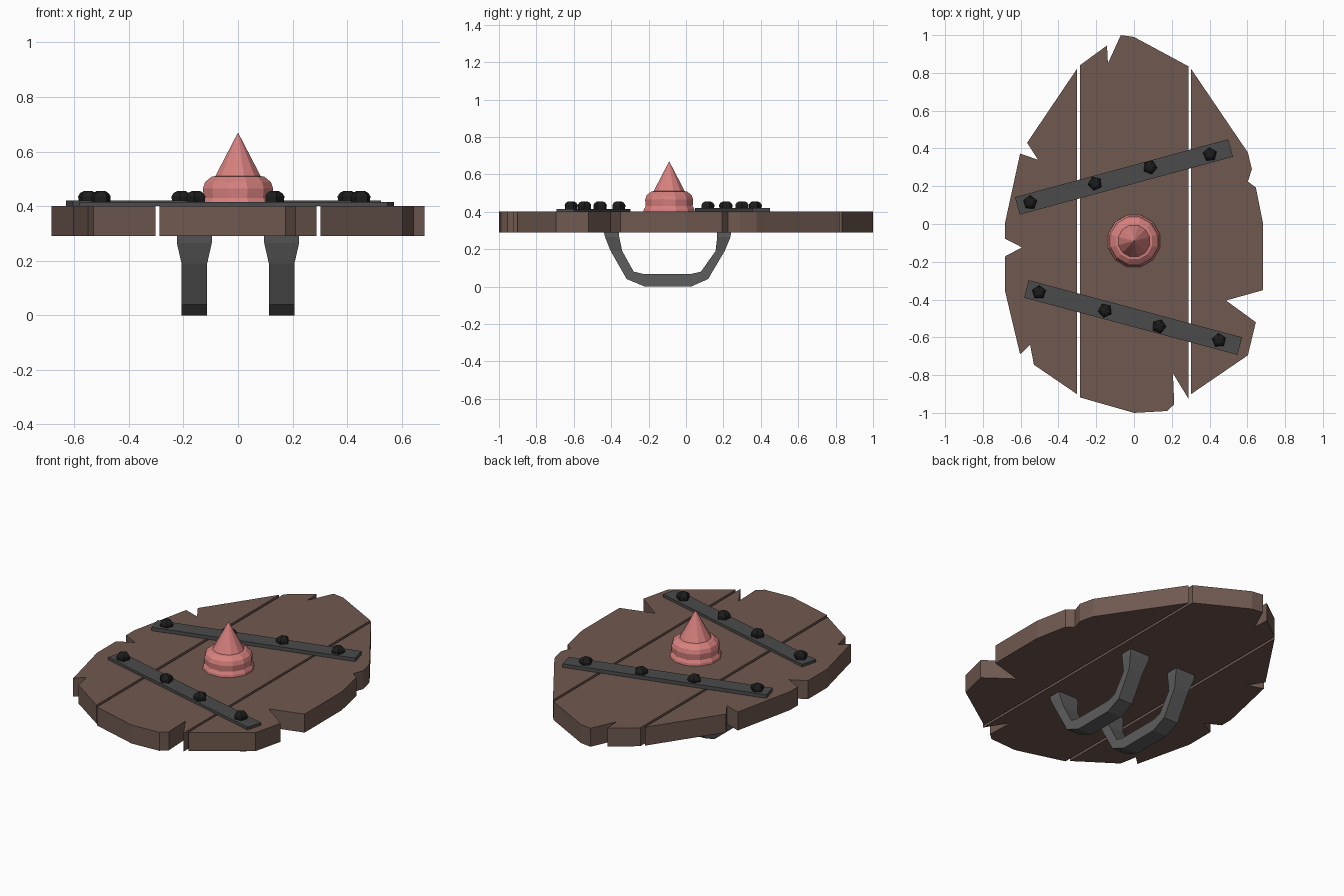
import bpy, bmesh, math
from mathutils import Matrix, Vector

if "Cube" in bpy.data.objects:
    bpy.data.objects.remove(bpy.data.objects["Cube"])


def material(name, r, g, b):
    m = bpy.data.materials.new(name)
    m.diffuse_color = (r, g, b, 1)
    m.use_nodes = True
    m.node_tree.nodes["Principled BSDF"].inputs["Base Color"].default_value = m.diffuse_color
    return m


WOOD = material("wood", 0.16, 0.10, 0.08)
IRON = material("iron", 0.07, 0.07, 0.07)
GRIP = material("grip", 0.11, 0.11, 0.11)
BLACK = material("black_iron", 0.012, 0.012, 0.012)
PINK = material("pink_metal", 0.68, 0.22, 0.21)


def finish(name, bm, mat):
    bmesh.ops.recalc_face_normals(bm, faces=bm.faces)
    me = bpy.data.meshes.new(name)
    bm.to_mesh(me)
    bm.free()
    me.materials.append(mat)
    ob = bpy.data.objects.new(name, me)
    bpy.context.collection.objects.link(ob)
    return ob


def prism(name, outline, z0, z1, mat):
    bm = bmesh.new()
    face = bm.faces.new([bm.verts.new((x, y, z0)) for x, y in outline])
    ext = bmesh.ops.extrude_face_region(bm, geom=[face])
    verts = [g for g in ext["geom"] if isinstance(g, bmesh.types.BMVert)]
    bmesh.ops.translate(bm, verts=verts, vec=(0, 0, z1 - z0))
    return finish(name, bm, mat)


def loft(bm, rings):
    rings = [[bm.verts.new(p) for p in ring] for ring in rings]
    n = len(rings[0])
    for a, b in zip(rings, rings[1:]):
        for i in range(n):
            j = (i + 1) % n
            bm.faces.new((a[i], a[j], b[j], b[i]))
    bm.faces.new(rings[0])
    bm.faces.new(rings[-1])


def turned(name, profile, sides, centre, phase, mat):
    bm = bmesh.new()
    loft(bm, [[(centre[0] + r * math.cos(phase + math.tau * i / sides),
                centre[1] + r * math.sin(phase + math.tau * i / sides), z)
               for i in range(sides)] for r, z in profile])
    bmesh.ops.remove_doubles(bm, verts=bm.verts, dist=1e-4)
    return finish(name, bm, mat)


# Three chipped planks
planks = {
    "left_plank": [(-.303, .82), (-.566, .43), (-.508, .34), (-.603, .373),
                   (-.684, 0), (-.684, -.077), (-.593, -.124), (-.684, -.172),
                   (-.684, -.35), (-.603, -.69), (-.55, -.64), (-.53, -.745),
                   (-.303, -.9)],
    "middle_plank": [(-.287, .84), (-.143, .945), (-.138, .85), (-.07, 1),
                     (0, .99), (.288, .835), (.288, -.925), (.206, -.79),
                     (.213, -.955), (.175, -.99), (0, -1), (-.287, -.918)],
    "right_plank": [(.303, .82), (.603, .378), (.624, .29), (.603, .225),
                    (.645, .193), (.684, 0), (.684, -.35), (.487, -.405),
                    (.645, -.52), (.603, -.695), (.303, -.9)],
}
for name, outline in planks.items():
    prism(name, outline, .29, .40, WOOD)

# Two slanted straps, each with four five-sided bolts
straps = [
    ("upper", (-.053, .249), 15.2, .421,
     [(-.55, .114), (-.206, .214), (.085, .30), (.402, .368)]),
    ("lower", (-.005, -.495), -15, .416,
     [(-.503, -.362), (-.153, -.458), (.132, -.542), (.45, -.616)]),
]
for label, c, deg, top, bolts in straps:
    turn = Matrix.Rotation(math.radians(deg), 2)
    corners = [turn @ Vector(p) + Vector(c) for p in
               ((-.585, -.048), (.585, -.048), (.585, .048), (-.585, .048))]
    prism(label + "_strap", corners, .40, top, IRON)
    for i, p in enumerate(bolts):
        turned(f"{label}_bolt_{i + 1}",
               [(.036, top - .005), (.038, .436), (.030, .448), (.017, .455)],
               5, p, .3 + i * .45, BLACK)

# Central spiked boss
turned("spike_boss",
       [(.142, .399), (.140, .413), (.130, .43), (.133, .465), (.125, .488),
        (.100, .508), (.086, .510), (0, .67)],
       12, (0, -.09), math.radians(15), PINK)

# Two handles underneath: (outer y, outer z, inner y, inner z, half width)
stations = [(-.44, .295, -.36, .295, .064), (-.433, .265, -.357, .265, .064),
            (-.403, .19, -.341, .19, .047), (-.317, .04, -.28, .08, .047),
            (-.22, 0, -.226, .067, .047), (.027, 0, .027, .067, .047),
            (.118, .04, .08, .08, .047), (.207, .19, .158, .19, .047),
            (.238, .265, .167, .265, .064), (.242, .295, .167, .295, .064)]
for side, x in (("left", -.16), ("right", .16)):
    bm = bmesh.new()
    loft(bm, [[(x - w, oy, oz), (x + w, oy, oz), (x + w, iy, iz), (x - w, iy, iz)]
              for oy, oz, iy, iz, w in stations])
    finish(side + "_handle", bm, GRIP)
